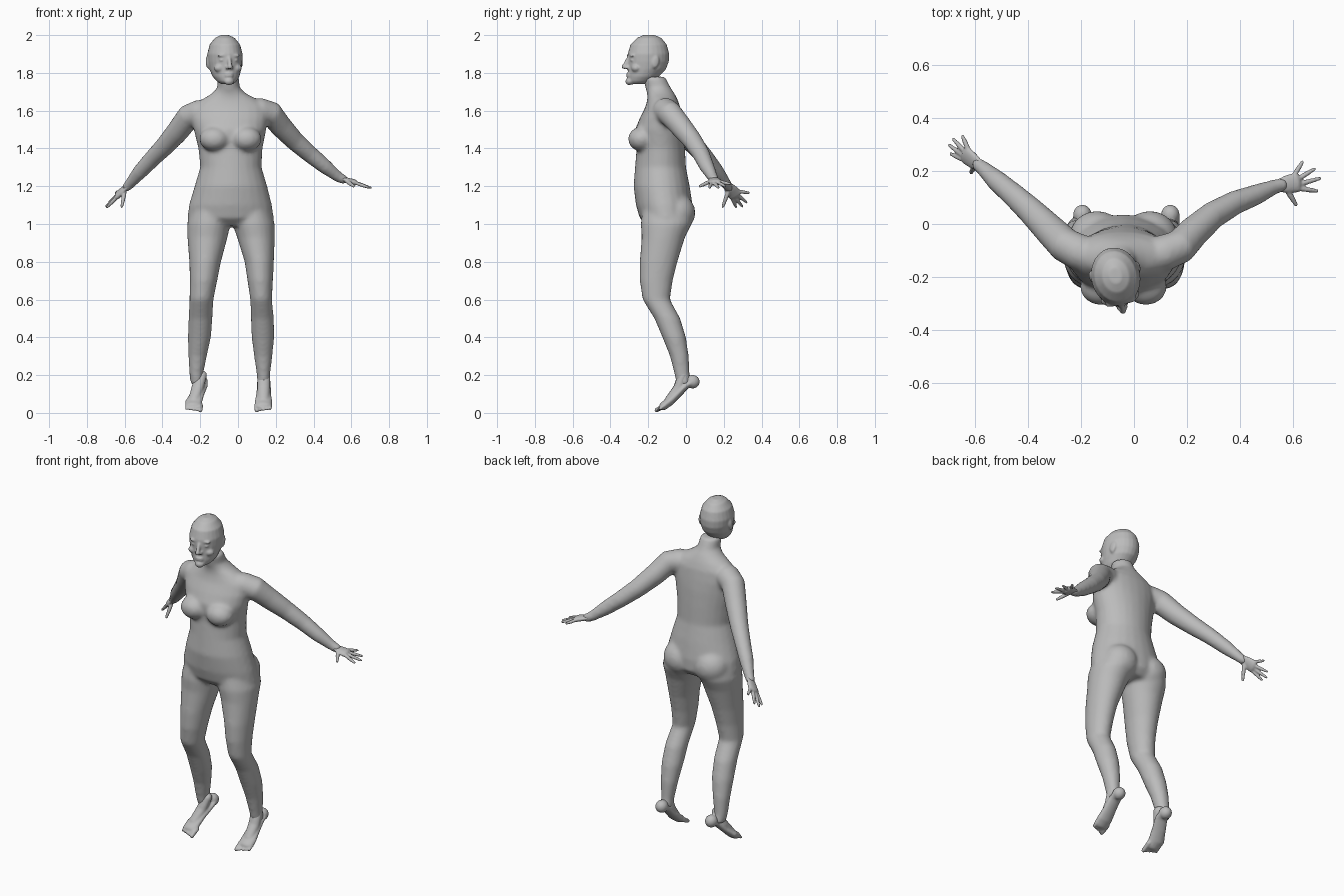
import bpy, bmesh, math
from mathutils import Vector, Matrix

if "Cube" in bpy.data.objects:
    bpy.data.objects.remove(bpy.data.objects["Cube"])

clay = bpy.data.materials.new("clay_grey")
clay.use_nodes = True
GREY = (0.5, 0.5, 0.5, 1)
clay.diffuse_color = GREY
clay.node_tree.nodes["Principled BSDF"].inputs["Base Color"].default_value = GREY
Z = Vector((0, 0, 1))


def loft(bm, rings, sides=24):
    """Closed skin through elliptical rings given as (centre, u, v)."""
    loops = []
    for c, u, v in rings:
        angles = [math.tau * i / sides for i in range(sides)]
        loops.append([bm.verts.new(c + u * math.cos(a) + v * math.sin(a)) for a in angles])
    for a, b in zip(loops, loops[1:]):
        for i in range(sides):
            j = (i + 1) % sides
            bm.faces.new((a[i], a[j], b[j], b[i]))
    bm.faces.new(loops[0][::-1])
    bm.faces.new(loops[-1])


def stack(bm, rows):
    """Horizontal sections from (z, x min, x max, y min, y max)."""
    rings = []
    for z, xa, xb, ya, yb in rows:
        rings.append((Vector(((xa + xb) / 2, (ya + yb) / 2, z)),
                      Vector(((xb - xa) / 2, 0, 0)), Vector((0, (yb - ya) / 2, 0))))
    loft(bm, rings)


def tube(bm, points, flat=1.0, up=Z):
    """Rounded limb along (x, y, z, radius) points."""
    pos = [Vector(p[:3]) for p in points]
    rad = [p[3] for p in points]
    rings = []
    last = len(pos) - 1
    for i, (p, r) in enumerate(zip(pos, rad)):
        t = (pos[min(i + 1, last)] - pos[max(i - 1, 0)]).normalized()
        u = t.cross(up).normalized()
        v = u.cross(t)
        ring = (p, u * r, v * r * flat)
        cap = [(p + t * r * s * flat * (1 if i else -1), ring[1] * k, ring[2] * k)
               for s, k in ((0.5, 0.85), (0.85, 0.5))]
        if i == 0:
            rings += cap[::-1] + [ring]
        elif i == last:
            rings += [ring] + cap
        else:
            rings.append(ring)
    loft(bm, rings, 16)


def ball(bm, centre, radii, turn=0.0):
    m = Matrix.Translation(centre) @ Matrix.Rotation(turn, 4, "X") @ Matrix.Diagonal((*radii, 1))
    bmesh.ops.create_uvsphere(bm, u_segments=20, v_segments=14, radius=1, matrix=m)


def finish(name, bm, voxel, smooth):
    """Fuse the overlapping masses into one skin."""
    mesh = bpy.data.meshes.new(name)
    bmesh.ops.recalc_face_normals(bm, faces=bm.faces)
    bm.to_mesh(mesh)
    bm.free()
    mesh.materials.append(clay)
    ob = bpy.data.objects.new(name, mesh)
    bpy.context.collection.objects.link(ob)
    fuse = ob.modifiers.new("fuse", "REMESH")
    fuse.mode = "VOXEL"
    fuse.voxel_size = voxel
    fuse.use_smooth_shade = True
    soft = ob.modifiers.new("soften", "SMOOTH")
    soft.factor = 0.5
    soft.iterations = smooth
    return ob


# Torso with neck
body = bmesh.new()
stack(body, [
    (1.78, -.11, .005, -.23, -.11), (1.72, -.11, .01, -.215, -.08),
    (1.69, -.14, .045, -.205, -.06), (1.66, -.19, .1, -.205, -.045),
    (1.62, -.24, .155, -.215, -.03), (1.56, -.25, .16, -.245, -.02),
    (1.5, -.235, .15, -.27, -.012), (1.4, -.21, .13, -.262, -.005),
    (1.3, -.2, .125, -.27, 0), (1.2, -.23, .155, -.278, .02),
    (1.1, -.26, .18, -.265, .035), (1.03, -.268, .19, -.245, .035),
    (.99, -.22, .15, -.2, 0)])
for side in (-1, 1):
    ball(body, (-.04 + side * .085, -.235, 1.45), (.08, .072, .065))
    ball(body, (-.04 + side * .1, -.05, 1.06), (.105, .1, .1))

# Legs: z, right x range, left x range, y range
legs = [
    (1.08, -.25, -.05, -.03, .17, -.23, .03), (1.0, -.27, -.04, -.03, .195, -.24, .03),
    (.93, -.268, -.055, -.005, .195, -.235, -.005), (.8, -.258, -.09, .035, .19, -.245, -.045),
    (.7, -.255, -.11, .05, .185, -.245, -.07), (.6, -.257, -.13, .065, .18, -.23, -.085),
    (.5, -.262, -.135, .068, .19, -.168, -.03), (.4, -.265, -.143, .072, .192, -.125, 0),
    (.3, -.263, -.165, .085, .182, -.085, .015), (.2, -.257, -.185, .1, .17, -.06, .02),
    (.15, -.25, -.18, .1, .17, -.05, .03)]
stack(body, [(r[0], r[1], r[2], r[5], r[6]) for r in legs])
stack(body, [(r[0], r[3], r[4], r[5], r[6]) for r in legs])

# Arms
left_arm = [(.11, -.11, 1.6, .07), (.175, -.085, 1.585, .066), (.225, -.03, 1.52, .06),
            (.3, .035, 1.44, .052), (.38, .08, 1.37, .046), (.46, .11, 1.305, .04),
            (.53, .14, 1.25, .029), (.56, .148, 1.235, .026)]
right_arm = [(-.2, -.11, 1.59, .07), (-.26, -.08, 1.57, .066), (-.32, -.02, 1.49, .06),
             (-.39, .05, 1.41, .052), (-.45, .105, 1.35, .046), (-.52, .165, 1.275, .04),
             (-.575, .215, 1.21, .028), (-.59, .225, 1.195, .026)]
tube(body, left_arm)
tube(body, right_arm)
finish("body", body, 0.011, 7)

# Hands: tips run from thumb to little finger
hands = {
    "left_hand": ((.545, .145, 1.24), (.615, .157, 1.22),
                  [(.612, .073, 1.2), (.692, .125, 1.193), (.702, .172, 1.192),
                   (.682, .208, 1.2), (.636, .234, 1.212)]),
    "right_hand": ((-.58, .218, 1.205), (-.635, .26, 1.155),
                   [(-.615, .195, 1.092), (-.692, .265, 1.09), (-.698, .298, 1.093),
                    (-.682, .32, 1.115), (-.648, .332, 1.165)])}
for name, (wrist, knuckles, tips) in hands.items():
    bm = bmesh.new()
    w, k = Vector(wrist), Vector(knuckles)
    across = (Vector(tips[4]) - Vector(tips[1])).normalized()
    normal = across.cross(k - w).normalized()
    tube(bm, [(*w, .025), (*w.lerp(k, .5), .034), (*k, .038)], 0.45, normal)
    for i, tip in enumerate(tips):
        tip = Vector(tip)
        base = w.lerp(k, .3) if i == 0 else k + across * (i - 2.5) * .018
        r = .011 if i == 0 else .0095
        tube(bm, [(*base, r), (*base.lerp(tip, .55), r), (*tip, r * .7)], 1, normal)
    finish(name, bm, 0.005, 2)

# Feet with toes, hanging heel-up
for name, heel, fore, big in (("left_foot", .137, .135, -1), ("right_foot", -.195, -.235, 1)):
    bm = bmesh.new()
    mid = (heel + fore) / 2
    tube(bm, [(heel, .038, .165, .036), (heel, .0, .145, .037), (mid, -.045, .1, .04),
              (fore, -.09, .058, .047), (fore, -.12, .036, .045)], 0.5)
    ball(bm, (heel, .035, .165), (.035, .038, .036))
    tube(bm, [(heel, -.015, .2, .034), (mid, -.04, .13, .034), (fore, -.09, .065, .03)], 0.8)
    for i in range(5):
        x = fore + big * (.036 - i * .018)
        r = .014 if i == 0 else .01
        tube(bm, [(x, -.11, .04, r), (x, -.157 + i * .005, .014 + i * .002, r * .85)])
    finish(name, bm, 0.006, 3)

# Head, built facing forward around its own axis and then turned
bm = bmesh.new()
stack(bm, [(z, -w, w, front, back) for z, w, front, back in [
    (2.0, .022, -.03, .03), (1.985, .052, -.065, .065), (1.95, .08, -.1, .094),
    (1.9, .093, -.115, .107), (1.86, .091, -.115, .105), (1.82, .084, -.114, .09),
    (1.78, .07, -.115, .05), (1.755, .052, -.114, .02), (1.74, .03, -.1, -.02)]])
tube(bm, [(0, -.112, 1.88, .009), (0, -.126, 1.85, .011), (0, -.136, 1.832, .013)])
ball(bm, (0, -.108, 1.755), (.026, .02, .02))
for z in (1.793, 1.783):
    ball(bm, (0, -.112, z), (.024, .012, .005))
for side in (-1, 1):
    ball(bm, (side * .012, -.122, 1.828), (.01, .011, .008))
    ball(bm, (side * .036, -.1, 1.892), (.026, .014, .007))
    ball(bm, (side * .036, -.1, 1.868), (.015, .01, .007))
    ball(bm, (side * .045, -.082, 1.825), (.03, .024, .022))
    ball(bm, (side * .09, .015, 1.858), (.009, .02, .034), -.2)
head = finish("head", bm, 0.006, 3)
head.location = (-.07, -.195, 0)
head.rotation_euler.z = math.radians(12)
